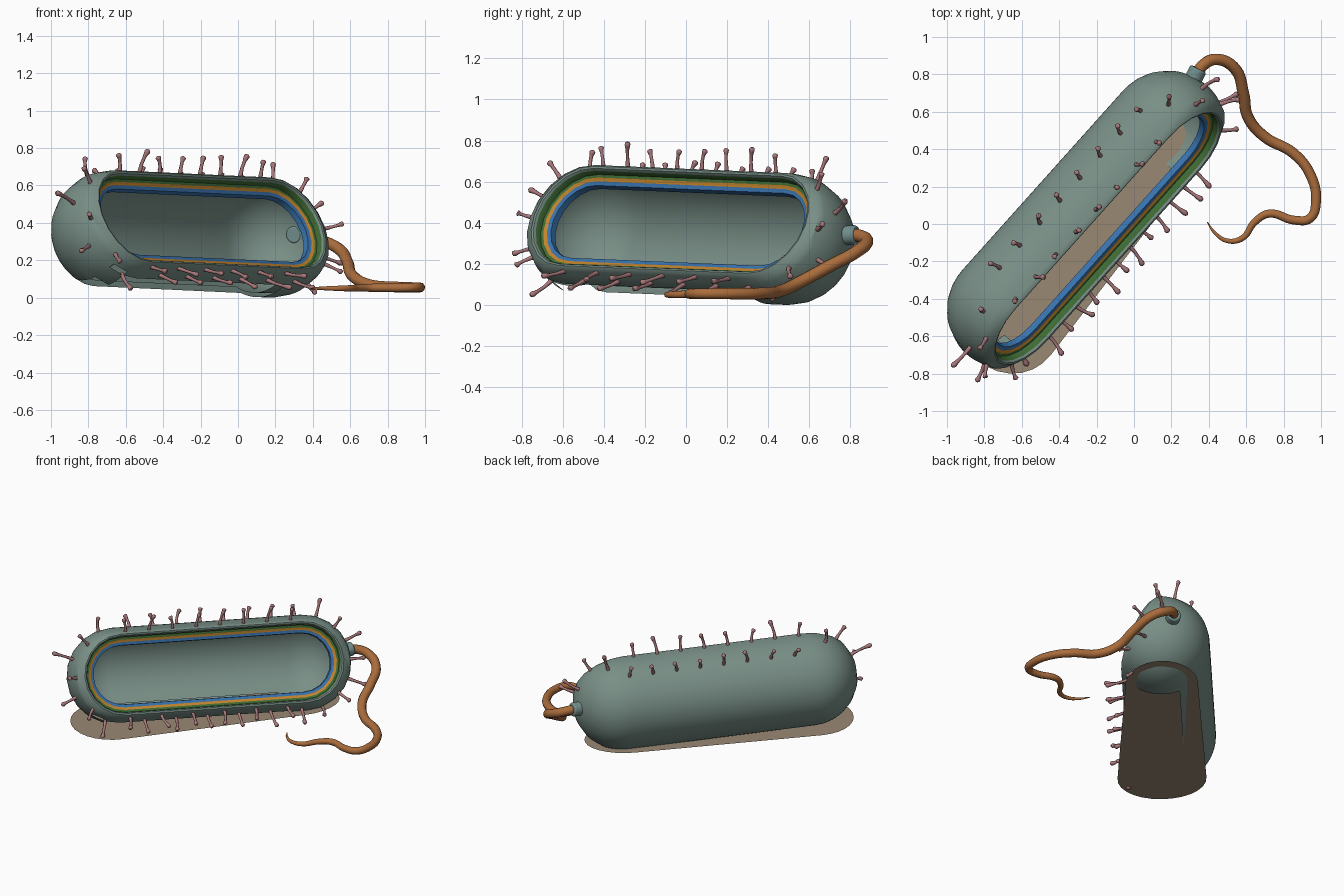
import bpy, bmesh, math, random
from mathutils import Vector

if "Cube" in bpy.data.objects:
    bpy.data.objects.remove(bpy.data.objects["Cube"])

random.seed(4)


def material(name, rgb):
    m = bpy.data.materials.new(name)
    m.diffuse_color = (*rgb, 1)
    m.use_nodes = True
    m.node_tree.nodes["Principled BSDF"].inputs["Base Color"].default_value = m.diffuse_color
    return m


GREY = material("grey green wall", (0.19, 0.275, 0.24))
GREEN = material("dark green layer", (0.05, 0.15, 0.035))
ORANGE = material("amber layer", (0.55, 0.23, 0.025))
BLUE = material("blue layer", (0.04, 0.17, 0.42))
BROWN = material("tan base", (0.32, 0.25, 0.175))
TAIL = material("copper tail", (0.40, 0.15, 0.045))
PINK = material("dusty pink", (0.40, 0.19, 0.20))
KNOB = material("blue grey knob", (0.17, 0.28, 0.27))

# Capsule frame: A along the body, N out of the cut face, T across it
C1, C2, R = Vector((-0.68, -0.46, 0.36)), Vector((0.18, 0.50, 0.32)), 0.32
C = (C1 + C2) / 2
L = (C2 - C1).length / 2
A = (C2 - C1).normalized()
side = A.cross(Vector((0, 0, 1))).normalized()
N = side * 0.894 + Vector((0, 0, 1)) * 0.447
N = (N - A * N.dot(A)).normalized()
T = N.cross(A).normalized()
if T.z < 0:
    T = -T


def stadium(r, half, arc=10, straight=12):
    """(along, across) points of a rounded slot outline"""
    pts = []
    for sgn in (1, -1):
        for i in range(arc + 1):
            a = -math.pi / 2 + math.pi * i / arc
            pts.append((sgn * (half + r * math.cos(a)), sgn * r * math.sin(a)))
        for i in range(1, straight):
            pts.append((sgn * half * (1 - 2 * i / straight), sgn * r))
    return pts


def make_object(name, bm, mats, angle=40):
    me = bpy.data.meshes.new(name)
    bm.to_mesh(me)
    bm.free()
    for m in mats:
        me.materials.append(m)
    ob = bpy.data.objects.new(name, me)
    bpy.context.collection.objects.link(ob)
    bpy.context.view_layer.objects.active = ob
    ob.select_set(True)
    bpy.ops.object.shade_smooth_by_angle(angle=math.radians(angle))
    ob.select_set(False)
    return ob


# Cut-open cell: profile of (radius, height along N, material of band below it)
profile = []
for i in range(23):
    a = -math.pi / 2 + (math.pi / 2 + math.asin(0.14 / R)) * i / 22
    profile.append((R * math.cos(a), R * math.sin(a), 0))
outer_count = len(profile)
profile += [(0.281, 0.158, 0), (0.270, 0.167, 0), (0.260, 0.164, 0), (0.253, 0.152, 0),
            (0.249, 0.118, 1), (0.234, 0.116, 1), (0.230, 0.112, 2), (0.217, 0.109, 2),
            (0.213, 0.107, 3), (0.197, 0.104, 3), (0.195, 0.070, 3)]
inner_start = len(profile)
RI = 0.297
for i in range(23):
    a = math.asin(0.07 / RI) * (1 - i / 22) - math.pi / 2 * i / 22
    profile.append((RI * math.cos(a), RI * math.sin(a), 0))

bm = bmesh.new()
rings = []
for k, (r, d, m) in enumerate(profile):
    half = L if k < outer_count else L - 0.03
    rings.append([bm.verts.new(C + A * s + T * t + N * d) for s, t in stadium(max(r, 0), half)])
for k in range(len(rings) - 1):
    a, b = rings[k], rings[k + 1]
    for j in range(len(a)):
        j2 = (j + 1) % len(a)
        bm.faces.new((a[j], a[j2], b[j2], b[j])).material_index = profile[k + 1][2]
bmesh.ops.remove_doubles(bm, verts=bm.verts, dist=0.0005)
bmesh.ops.recalc_face_normals(bm, faces=bm.faces)
# Open underside, where the base shows through
hole = []
for f in bm.faces:
    q = f.calc_center_median() - C
    if -0.12 < q.dot(side) < 0.19 and q.z < -0.17 and -L - 0.14 < q.dot(A) < L - 0.09:
        hole.append(f)
bmesh.ops.delete(bm, geom=hole, context='FACES')
make_object("cell_wall", bm, [GREY, GREEN, ORANGE, BLUE])

# Flat, paper-thin base patch beneath the cell, narrowing toward the tail end
bm = bmesh.new()
flat = Vector((A.x, A.y, 0)).normalized()
verts = []
for s, t in stadium(0.285, L - 0.01, 14, 2):
    w = 0.94 - 0.1 * s / L
    verts.append(bm.verts.new(Vector((C.x, C.y, 0.05)) + flat * (s - 0.03) + side * (t * w + 0.02 - 0.02 * s / L)))
face = bm.faces.new(verts)
face.normal_update()
if face.normal.z < 0:
    face.normal_flip()
make_object("base_patch", bm, [BROWN])


def tubes(name, paths, mat, bevel, res, kind):
    """Tapered tubes; each path is a list of (point, radius factor)"""
    cu = bpy.data.curves.new(name, 'CURVE')
    cu.dimensions = '3D'
    cu.bevel_depth, cu.bevel_resolution = bevel, res
    cu.resolution_u = 8
    cu.use_fill_caps = True
    for path in paths:
        sp = cu.splines.new(kind)
        pts = sp.bezier_points if kind == 'BEZIER' else sp.points
        pts.add(len(path) - 1)
        for q, (p, rad) in zip(pts, path):
            q.radius = rad
            if kind == 'BEZIER':
                q.co = p
                q.handle_left_type = q.handle_right_type = 'AUTO'
            else:
                q.co = (*p, 1)
        sp.use_smooth = True
    cu.materials.append(mat)
    ob = bpy.data.objects.new(name, cu)
    bpy.context.collection.objects.link(ob)
    bpy.context.view_layer.objects.active = ob
    ob.select_set(True)
    bpy.ops.object.convert(target='MESH')
    bpy.context.object.select_set(False)


# Surface hairs with small bulbs at the tips
hairs = []


def hair(s, out, d, lean=0.0, length=0.11):
    rho = math.sqrt(R * R - d * d)
    root = C + A * s + out * rho + N * d
    n = ((out * rho + N * d) / R + N * lean).normalized()
    bend = (A * random.uniform(-1, 1) + N * random.uniform(-0.6, 1)) * 0.03
    length *= random.uniform(0.85, 1.15)
    path = []
    for f, rad in ((-0.15, 1.2), (0.1, 1.0), (0.4, 0.8), (0.7, 0.8),
                   (0.84, 1.1), (0.94, 1.35), (1.0, 1.1), (1.04, 0.5)):
        p = root + n * (length * f) + bend * (f * f)
        p.z = max(p.z, 0.03)
        path.append((p, rad))
    hairs.append(path)


for i in range(8):
    s = -L + 2 * L * (i + 0.4) / 8
    hair(s, T, 0.14, lean=0.2, length=0.1)
    hair(s + 0.07, T, -0.04, length=0.085)
for i in range(12):
    hair(-L + 2 * L * (i + 0.5) / 12, -T, 0.14 - 0.05 * (i % 2), lean=0.6, length=0.125)
for sgn in (-1, 1):
    for i in range(7):
        phi = math.radians(-72 + 24 * i)
        hair(sgn * L, A * (sgn * math.cos(phi)) + T * math.sin(phi), 0.05 + 0.08 * (i % 2), lean=0.1)
tubes("surface_hairs", hairs, PINK, 0.0115, 1, 'POLY')

# Knob where the tail is attached
d = Vector((0.15, 0.30, 0.02)).normalized()
bpy.ops.mesh.primitive_cylinder_add(vertices=24, radius=0.047, depth=0.11, location=C2 + d * 0.315,
                                    rotation=d.to_track_quat('Z', 'Y').to_euler())
ob = bpy.context.object
ob.name = "tail_knob"
ob.data.materials.append(KNOB)
bev = ob.modifiers.new("soft_edge", 'BEVEL')
bev.width, bev.segments = 0.01, 2
bpy.ops.object.shade_smooth_by_angle(angle=math.radians(40))
ob.select_set(False)

# Long whip-like tail
path = [(0.33, 0.79, 0.34), (0.37, 0.85, 0.335), (0.44, 0.88, 0.31), (0.54, 0.83, 0.26),
        (0.585, 0.70, 0.19), (0.61, 0.57, 0.12), (0.70, 0.465, 0.07), (0.85, 0.38, 0.057),
        (0.94, 0.27, 0.055), (0.973, 0.12, 0.055), (0.94, 0.03, 0.055), (0.86, 0.02, 0.053),
        (0.72, 0.055, 0.053), (0.645, 0.01, 0.052), (0.58, -0.075, 0.05), (0.50, -0.09, 0.05),
        (0.43, -0.045, 0.05), (0.392, 0.01, 0.05)]
rads = [1.0, 1.0, 1.0, 1.0, 1.0, 0.98, 0.95, 0.92, 0.88, 0.85, 0.8, 0.76, 0.7, 0.62, 0.52, 0.4, 0.27, 0.08]
tubes("tail", [[(Vector(p), r) for p, r in zip(path, rads)]], TAIL, 0.031, 4, 'BEZIER')
